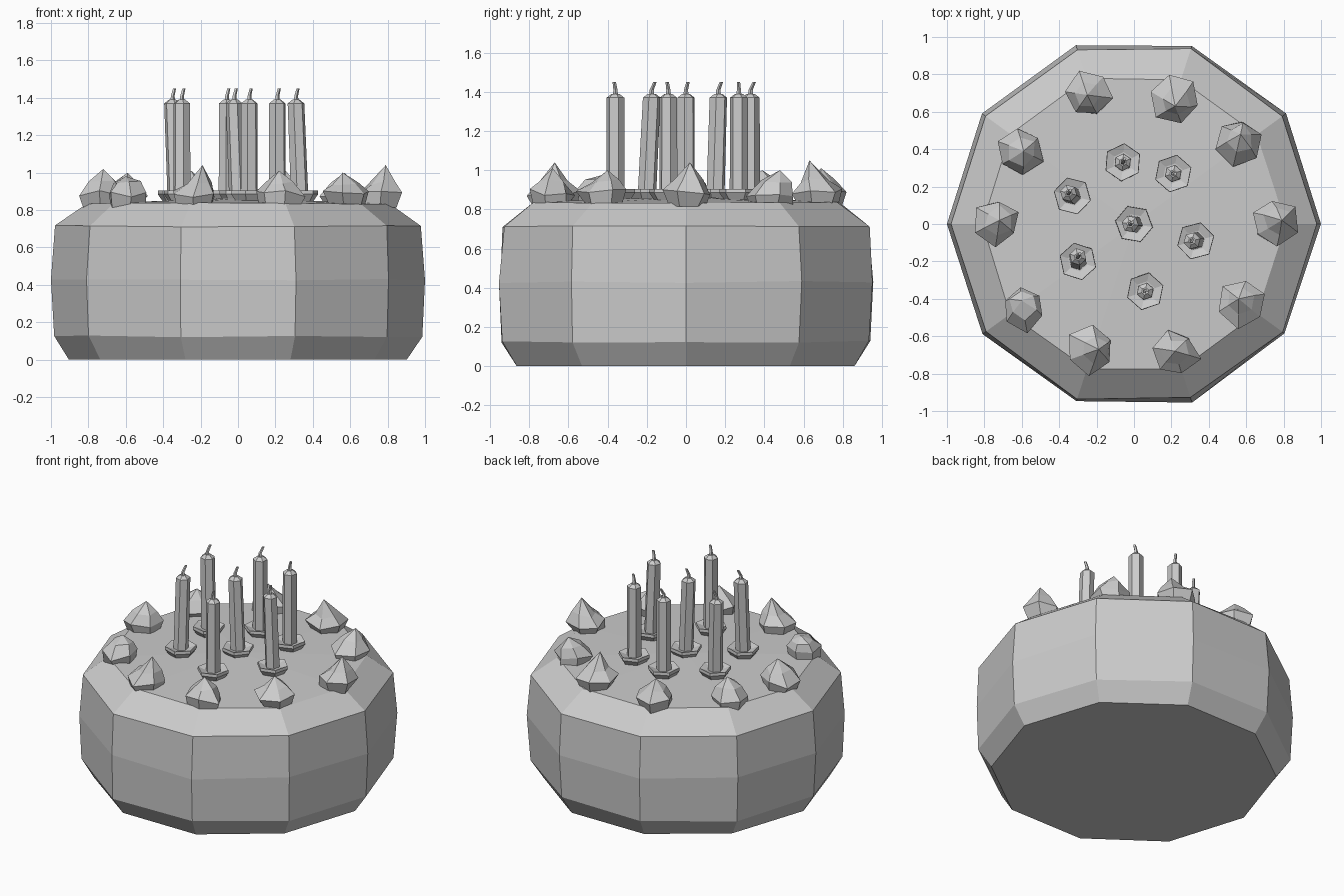
import bpy, bmesh, math, random
from mathutils import Vector

random.seed(4)
if "Cube" in bpy.data.objects:
    bpy.data.objects.remove(bpy.data.objects["Cube"])

grey = bpy.data.materials.new("plain grey")
grey.use_nodes = True
grey.diffuse_color = (0.6, 0.6, 0.6, 1)
grey.node_tree.nodes["Principled BSDF"].inputs["Base Color"].default_value = grey.diffuse_color


def loft(name, sides, rings, tip=None, turn=0.0, jitter=0.0):
    """Stack rings of (radius, centre); close the base, end in a tip point or a flat cap."""
    bm = bmesh.new()
    loops = []
    for radius, centre in rings:
        loop = []
        for i in range(sides):
            a = turn + math.tau * i / sides
            r = radius * (1 + random.uniform(-jitter, jitter))
            dz = radius * random.uniform(-jitter, jitter) if loops else 0
            loop.append(bm.verts.new(Vector(centre) + Vector((r * math.cos(a), r * math.sin(a), dz))))
        loops.append(loop)
    bm.faces.new(loops[0][::-1])
    for low, high in zip(loops, loops[1:]):
        for i in range(sides):
            j = (i + 1) % sides
            bm.faces.new((low[i], low[j], high[j], high[i]))
    if tip:
        point = bm.verts.new(tip)
        for i in range(sides):
            bm.faces.new((loops[-1][i], loops[-1][(i + 1) % sides], point))
    else:
        bm.faces.new(loops[-1])
    mesh = bpy.data.meshes.new(name)
    bm.to_mesh(mesh)
    bm.free()
    mesh.materials.append(grey)
    obj = bpy.data.objects.new(name, mesh)
    bpy.context.collection.objects.link(obj)
    return obj


# Cake: a ten-sided body with bevelled rims and a slightly domed top
profile = [(0.905, 0), (0.985, 0.125), (1.0, 0.43), (0.98, 0.715), (0.815, 0.835)]
loft("cake_body", 10, [(r, (0, 0, z)) for r, z in profile], tip=(0, 0, 0.865), jitter=0.006)

# Candles: a dish, a tapered hexagonal stick with a small cone, and a bent wick
# (dish x, dish y, top lean x, top lean y)
candles = [(-0.06, 0.33, 0, 0), (0.21, 0.27, 0, 0), (-0.33, 0.15, -0.02, 0.015), (0, 0, -0.02, 0),
           (0.33, -0.09, -0.02, 0), (-0.3, -0.2, 0, 0.025), (0.06, -0.36, 0, 0)]
for n, (x, y, lx, ly) in enumerate(candles):
    turn = random.uniform(0, 1)
    tx, ty = x + lx, y + ly
    loft(f"candle_dish_{n}", 6, [(0.07, (x, y, 0.84)), (0.102, (x, y, 0.885)),
                                 (0.1, (x, y, 0.905)), (0.055, (x, y, 0.89))], turn=turn)
    loft(f"candle_stick_{n}", 6, [(0.048, (x, y, 0.86)), (0.046, (tx, ty, 1.37)),
                                  (0.02, (tx, ty, 1.39))], turn=turn)
    bend = random.uniform(-0.02, 0.02)
    loft(f"candle_wick_{n}", 5, [(0.014, (tx, ty, 1.38)), (0.011, (tx, ty, 1.41)),
                                 (0.009, (tx + 0.01, ty + bend, 1.45))])

# Cream dollops: lumpy, pointed blobs around the rim
# (x, y, tip offset x, tip offset y, tip height)
dollops = [(-0.24, 0.69, -0.01, 0.0, 1.01), (0.22, 0.67, 0.0, -0.04, 1.05), (0.56, 0.44, 0.01, 0.04, 1.0),
           (0.75, 0.01, 0.04, 0.01, 1.04), (0.58, -0.42, -0.02, 0.02, 1.0), (0.22, -0.69, 0, 0.01, 1.01),
           (-0.23, -0.67, 0.04, 0, 1.04), (-0.59, -0.45, -0.01, 0.04, 0.98), (-0.73, 0.01, 0.01, 0.01, 1.02),
           (-0.61, 0.39, 0.02, 0, 1.0)]
for n, (x, y, dx, dy, top) in enumerate(dollops):
    rings = [(0.1, (x, y, 0.815)), (0.125, (x, y, 0.885)), (0.075, (x + dx * 0.5, y + dy * 0.5, 0.945))]
    loft(f"cream_dollop_{n}", 6, rings, tip=(x + dx, y + dy, top), turn=random.uniform(0, 1), jitter=0.16)
